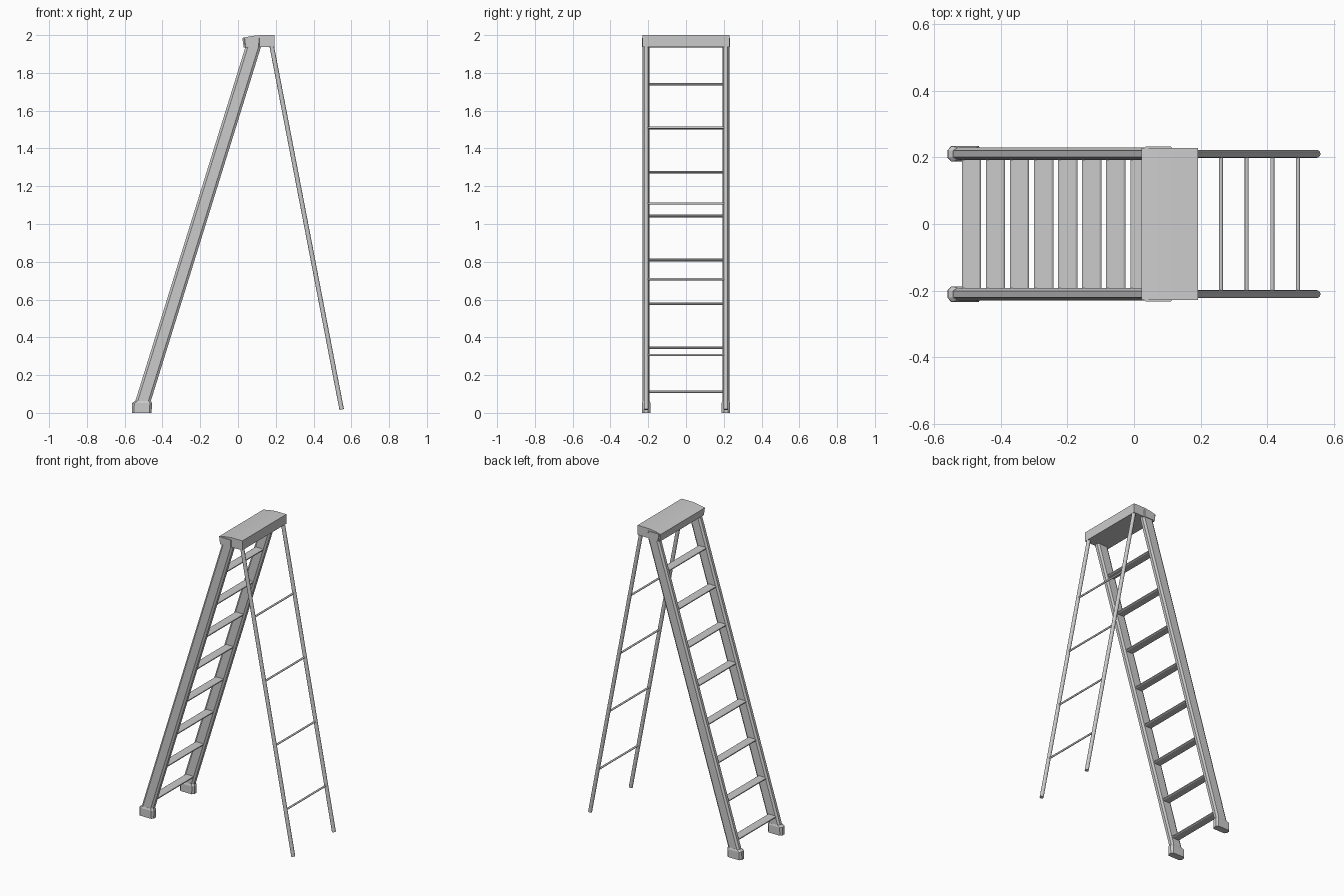
import bpy, bmesh
from mathutils import Vector

if "Cube" in bpy.data.objects:
    bpy.data.objects.remove(bpy.data.objects["Cube"])


def build(name, fill, smooth=False):
    bm = bmesh.new()
    fill(bm)
    bmesh.ops.recalc_face_normals(bm, faces=bm.faces[:])
    me = bpy.data.meshes.new(name)
    bm.to_mesh(me)
    bm.free()
    ob = bpy.data.objects.new(name, me)
    bpy.context.collection.objects.link(ob)
    if smooth:
        bpy.context.view_layer.objects.active = ob
        ob.select_set(True)
        bpy.ops.object.shade_smooth_by_angle()
        ob.select_set(False)
    return ob


def loft(bm, rings):
    """Skin a list of equal-length closed rings and cap both ends."""
    rv = [[bm.verts.new(p) for p in ring] for ring in rings]
    n = len(rv[0])
    for a, b in zip(rv, rv[1:]):
        for i in range(n):
            bm.faces.new((a[i], a[(i + 1) % n], b[(i + 1) % n], b[i]))
    bm.faces.new(rv[0][::-1])
    bm.faces.new(rv[-1])


def octagon(cx, cy, hx, hy, c, d):
    """Rectangle with chamfered corners (c along x, d along y)."""
    q = [(hx, hy - d), (hx - c, hy), (-hx + c, hy), (-hx, hy - d)]
    q += [(-x, -y) for x, y in q]
    return [(cx + x, cy + y) for x, y in q]


def ring(cx, cy, z, hx, hy, c, d):
    return [(x, y, z) for x, y in octagon(cx, cy, hx, hy, c, d)]


def rod(name, a, b, r, segs=16):
    a, b = Vector(a), Vector(b)
    bpy.ops.mesh.primitive_cylinder_add(
        vertices=segs, radius=r, depth=(b - a).length, location=(a + b) / 2)
    ob = bpy.context.object
    ob.rotation_mode = 'QUATERNION'
    ob.rotation_quaternion = (b - a).to_track_quat('Z', 'Y')
    ob.name = name
    bpy.ops.object.shade_smooth_by_angle()


SLOPE = 0.311


def rail_x(z):
    return -0.522 + SLOPE * z


def leg_x(z):
    return 0.177 + (1.95 - z) * 0.1925


for side, tag in ((1, "left"), (-1, "right")):
    y = 0.211 * side
    # Front rail with chamfered section
    build("front_rail_" + tag, lambda bm: loft(bm, [
        ring(rail_x(z), y, z, 0.041, 0.0185, 0.013, 0.009) for z in (0.02, 1.95)]))
    # Foot shoe at the bottom of the rail
    build("rail_foot_" + tag, lambda bm: loft(bm, [
        ring(-0.509, y, 0.0, 0.052, 0.023, 0.011, 0.012),
        ring(-0.508, y, 0.052, 0.052, 0.023, 0.011, 0.012),
        ring(rail_x(0.064), y, 0.064, 0.042, 0.019, 0.013, 0.009)]))
    # Socket joining rail and cap
    build("rail_socket_" + tag, lambda bm: loft(bm, [
        ring(0.075, y, 1.937, 0.042, 0.0225, 0.008, 0.01),
        ring(0.073, y, 1.985, 0.046, 0.0225, 0.008, 0.01)]))
    # Round rear leg
    rod("rear_leg_" + tag, (leg_x(0.018), y, 0.018), (leg_x(1.96), y, 1.96), 0.012)

# Steps
for i in range(8):
    z = 0.112 + i * 0.2325
    x = -0.489 + i * 0.0724
    build("step_%d" % (i + 1), lambda bm: loft(bm, [
        [(px, yy, pz) for px, pz in octagon(x, z, 0.029, 0.007, 0.006, 0.004)]
        for yy in (-0.195, 0.195)]))

# Rear rungs
for i in range(4):
    z = 0.307 + i * 0.401
    rod("rear_rung_%d" % (i + 1), (leg_x(z), -0.208, z), (leg_x(z), 0.208, z), 0.006, 12)

# Top cap: gently curved at the front, flat at the back
cap = [(0.030, 1.935), (0.192, 1.938), (0.192, 2.0), (0.115, 2.0),
       (0.09, 1.9975), (0.06, 1.993), (0.023, 1.985)]
build("top_cap", lambda bm: loft(bm, [
    [(x, y, z) for x, z in cap] for y in (-0.229, 0.229)]), smooth=True)
